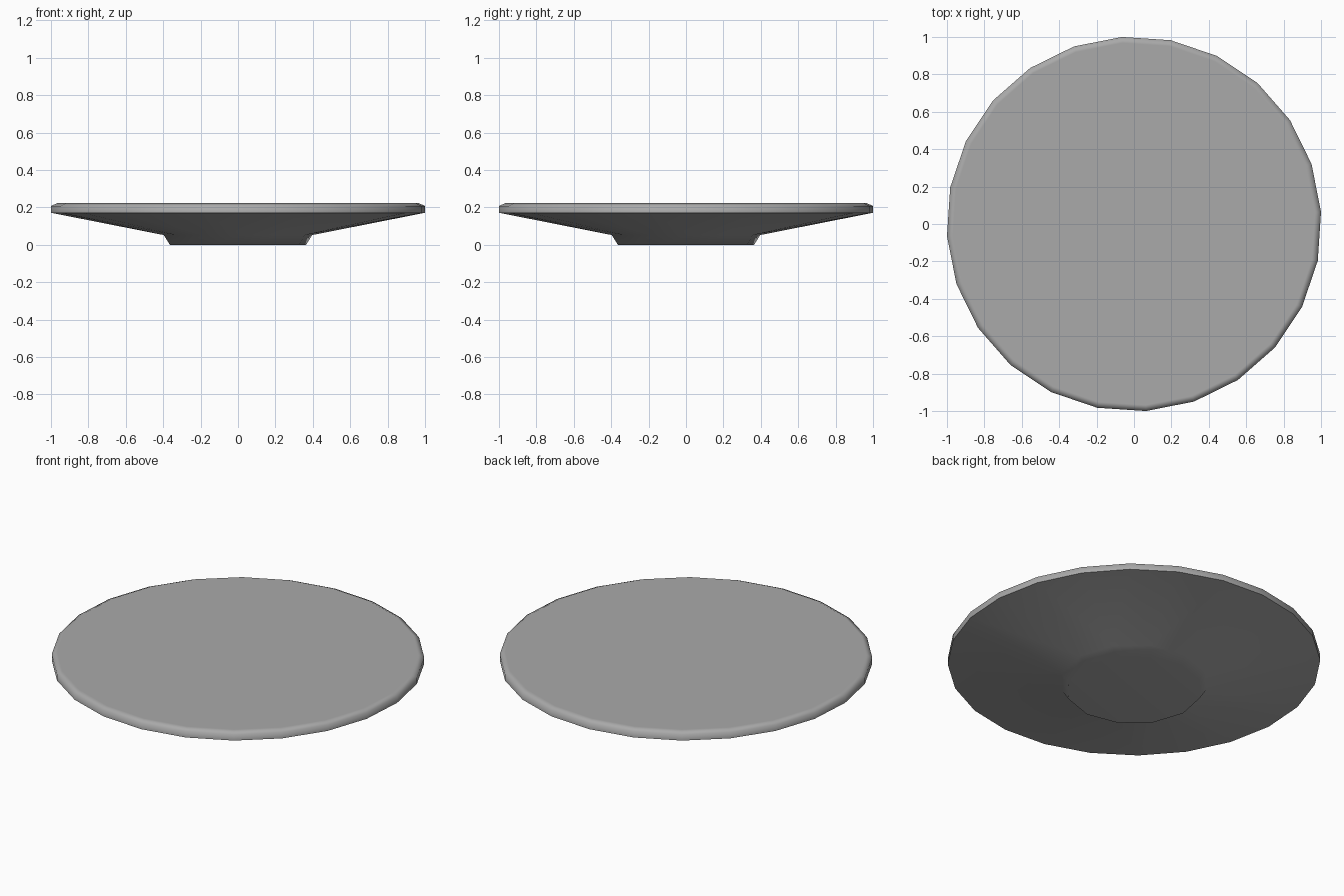
import bpy, bmesh, math

if "Cube" in bpy.data.objects:
    bpy.data.objects.remove(bpy.data.objects["Cube"])

OFFSET = math.radians(3.7)

# plate outline from foot to top (radius, height, sides)
profile = [(0.365, 0.0, 12), (0.398, 0.052, 12), (1.002, 0.171, 24),
           (1.002, 0.207, 24), (0.97, 0.222, 24)]

bm = bmesh.new()


def ring(r, z, n):
    angles = [OFFSET + 2 * math.pi * i / n for i in range(n)]
    return [bm.verts.new((r * math.cos(a), r * math.sin(a), z)) for a in angles]


rings = [ring(*p) for p in profile]

# side walls; the underside fans out from 12 to 24 sides
for a, b in zip(rings, rings[1:]):
    n = len(a)
    for i in range(n):
        j = (i + 1) % n
        if len(b) == n:
            bm.faces.new((a[i], a[j], b[j], b[i]))
        else:
            p, q, s = b[2 * i], b[2 * i + 1], b[2 * j]
            bm.faces.new((a[i], q, p))
            bm.faces.new((a[i], a[j], q))
            bm.faces.new((a[j], s, q))

# flat foot and flat top
bm.faces.new(rings[0][::-1])
bm.faces.new(rings[-1])
bmesh.ops.recalc_face_normals(bm, faces=bm.faces[:])

mesh = bpy.data.meshes.new("plate")
bm.to_mesh(mesh)
bm.free()
plate = bpy.data.objects.new("plate", mesh)
bpy.context.collection.objects.link(plate)

# darker grey
grey = bpy.data.materials.new("dark_grey")
grey.diffuse_color = (0.40, 0.40, 0.40, 1)
grey.use_nodes = True
grey.node_tree.nodes["Principled BSDF"].inputs["Base Color"].default_value = grey.diffuse_color
mesh.materials.append(grey)

# smooth shading, with the lower rim edge kept sharp
bpy.context.view_layer.objects.active = plate
plate.select_set(True)
bpy.ops.object.shade_smooth_by_angle(angle=math.radians(65))
weighted = plate.modifiers.new("weighted_normals", 'WEIGHTED_NORMAL')
weighted.keep_sharp = True
